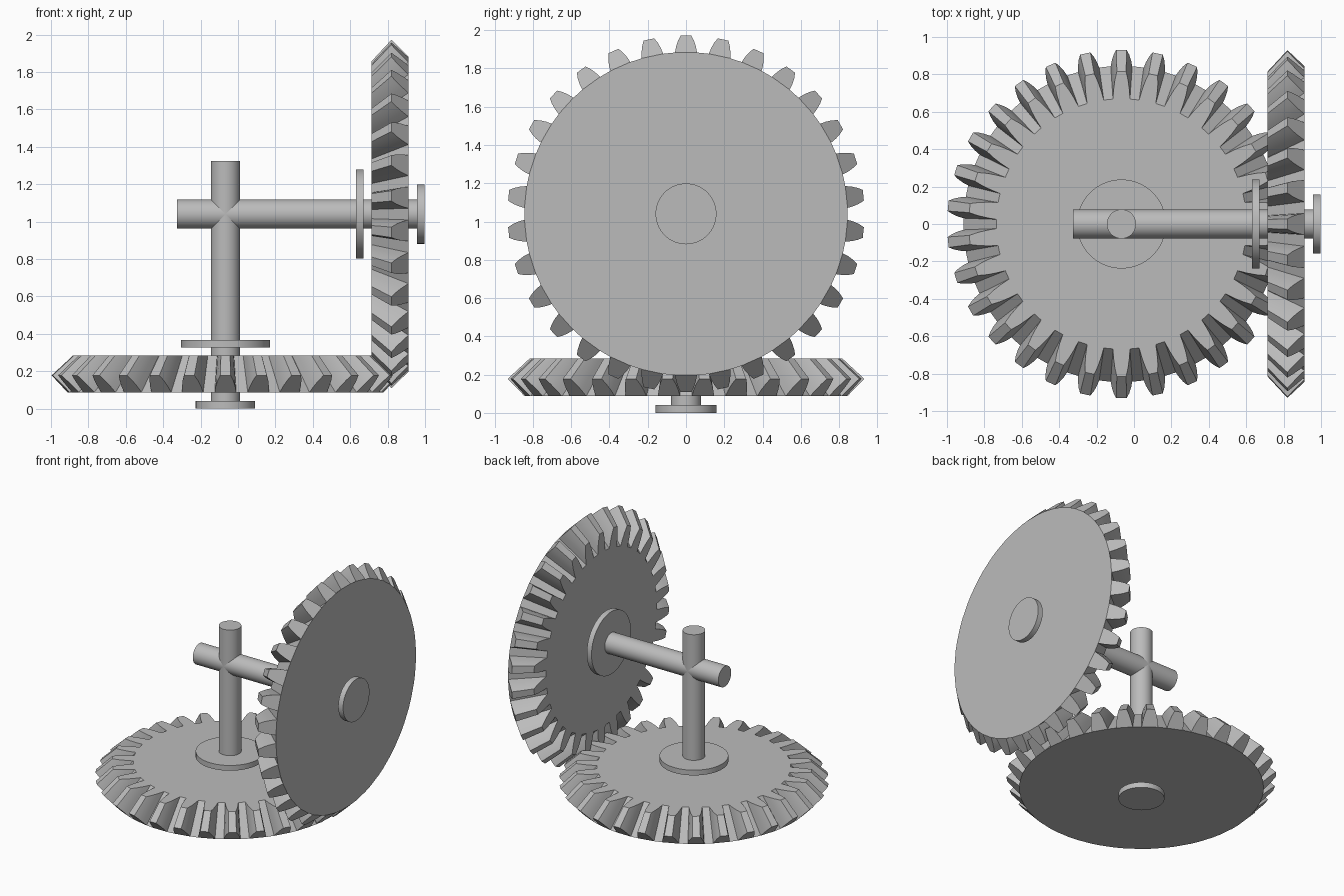
import bpy, bmesh, math
from mathutils import Matrix

if "Cube" in bpy.data.objects:
    bpy.data.objects.remove(bpy.data.objects["Cube"], do_unlink=True)

metal = bpy.data.materials.new("grey_metal")
metal.use_nodes = True
GREY = (0.5, 0.5, 0.5, 1)
metal.diffuse_color = GREY
metal.node_tree.nodes["Principled BSDF"].inputs["Base Color"].default_value = GREY

TEETH = 30
APEX = 1.04            # height where both axes cross
BACK, FRONT = 0.087, 0.285
ROOT_R, TIP_R, TIP_Z = 0.845, 0.932, 0.178


def finish(name, bm, place, smooth=None):
    """Turn a bmesh into a placed, coloured object."""
    bmesh.ops.recalc_face_normals(bm, faces=bm.faces)
    mesh = bpy.data.meshes.new(name)
    bm.to_mesh(mesh)
    bm.free()
    mesh.materials.append(metal)
    obj = bpy.data.objects.new(name, mesh)
    bpy.context.collection.objects.link(obj)
    obj.matrix_world = place
    if smooth:
        bpy.ops.object.select_all(action="DESELECT")
        obj.select_set(True)
        bpy.context.view_layer.objects.active = obj
        bpy.ops.object.shade_smooth_by_angle(angle=math.radians(smooth))


def cylinder(name, radius, z0, z1, place):
    bm = bmesh.new()
    bmesh.ops.create_cone(bm, cap_ends=True, segments=64, radius1=radius, radius2=radius,
                          depth=z1 - z0, matrix=Matrix.Translation((0, 0, (z0 + z1) / 2)))
    finish(name, bm, place, 30)


def bevel_gear(name, phase, place):
    bm = bmesh.new()
    # Half tooth: (height fraction from root to tip, half angle)
    half = [(0, 0.068), (0.35, 0.059), (0.7, 0.046), (1, 0.030)]
    tooth = [(t, -a) for t, a in half] + [(t, a) for t, a in reversed(half)]
    n = len(tooth)
    back, front = [], []
    for i in range(TEETH):
        for t, a in tooth:
            ang = phase + i * math.tau / TEETH + a
            r = ROOT_R + t * (TIP_R - ROOT_R)
            z = BACK + t * (TIP_Z - BACK)
            # Teeth taper towards the shared apex and end on the flat front plane
            r2 = r * (APEX - FRONT) / (APEX - z)
            c, s = math.cos(ang), math.sin(ang)
            back.append(bm.verts.new((r * c, r * s, z)))
            front.append(bm.verts.new((r2 * c, r2 * s, FRONT)))
    for ring in (back, front):
        # Flat disc plus one end face for every tooth
        bm.faces.new([v for i, v in enumerate(ring) if i % n in (0, n - 1)])
        for i in range(TEETH):
            bm.faces.new(ring[i * n:(i + 1) * n])
    for i in range(len(back)):
        j = (i + 1) % len(back)
        bm.faces.new((back[i], back[j], front[j], front[i]))
    finish(name, bm, place, 20)


# The same gear, shaft, collar and hub, once upright and once lying along x
upright = Matrix.Translation((-0.067, 0, 0))
lying = Matrix.Translation((0.998, 0, APEX)) @ Matrix.Rotation(-math.pi / 2, 4, "Y")

for prefix, phase, place in (("lower", math.pi / TEETH, upright), ("side", 0, lying)):
    bevel_gear(prefix + "_bevel_gear", phase, place)
    cylinder(prefix + "_shaft", 0.078, 0.02, 1.325, place)
    cylinder(prefix + "_collar", 0.238, 0.327, 0.367, place)
    cylinder(prefix + "_end_hub", 0.159, 0, 0.041, place)
